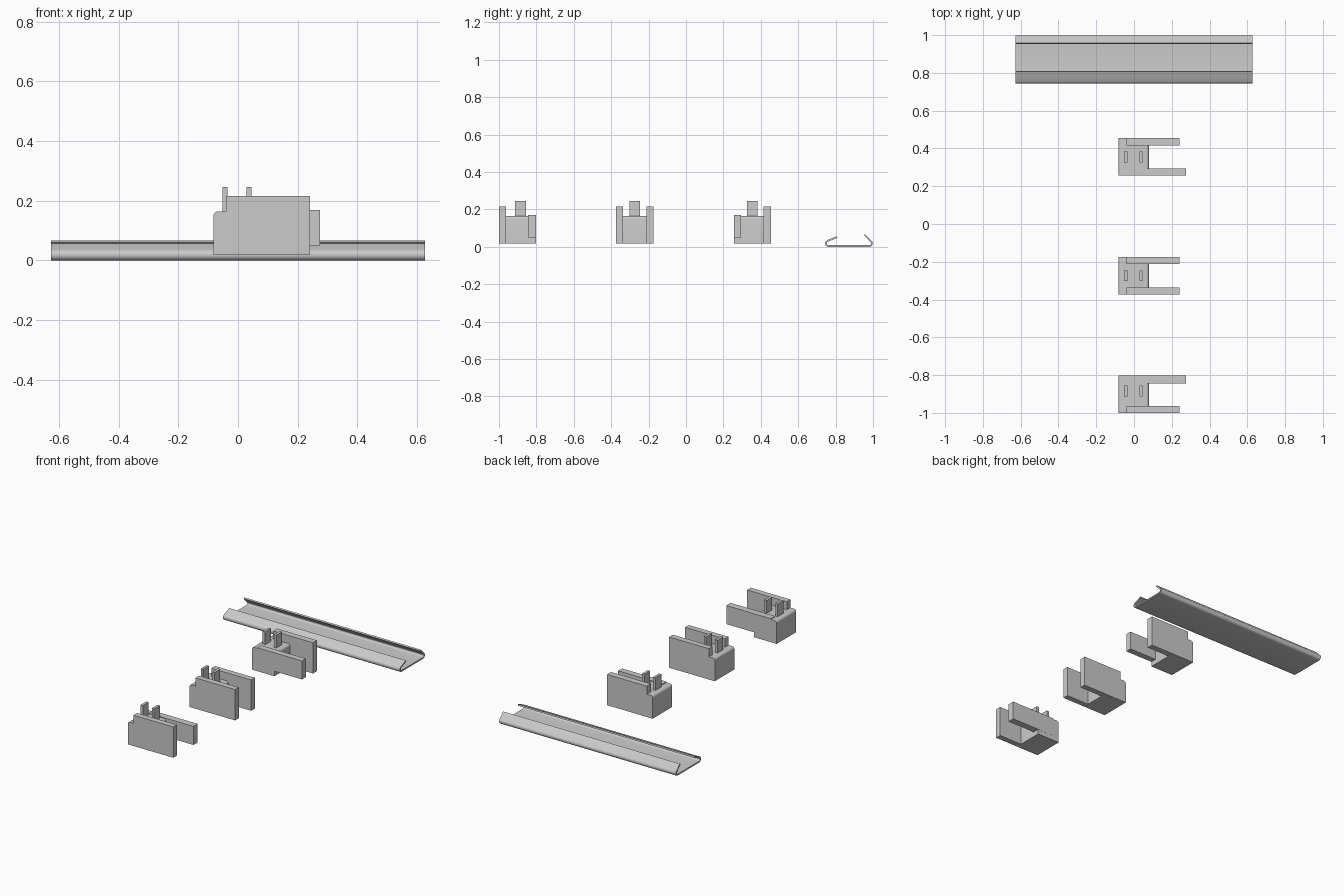
import bpy, bmesh, math
from mathutils import Vector

if "Cube" in bpy.data.objects:
    bpy.data.objects.remove(bpy.data.objects["Cube"])


def prism(name, pts, to3d, depth):
    """Extrude a closed 2D outline by a depth vector."""
    bm = bmesh.new()
    face = bm.faces.new([bm.verts.new(to3d(a, b)) for a, b in pts])
    ext = bmesh.ops.extrude_face_region(bm, geom=[face])
    moved = [g for g in ext["geom"] if isinstance(g, bmesh.types.BMVert)]
    bmesh.ops.translate(bm, verts=moved, vec=depth)
    bmesh.ops.recalc_face_normals(bm, faces=bm.faces)
    me = bpy.data.meshes.new(name)
    bm.to_mesh(me)
    bm.free()
    ob = bpy.data.objects.new(name, me)
    bpy.context.collection.objects.link(ob)
    return ob


def box(name, x, y, z):
    outline = [(x[0], z[0]), (x[1], z[0]), (x[1], z[1]), (x[0], z[1])]
    return prism(name, outline, lambda a, b: (a, y[0], b), (0, y[1] - y[0], 0))


def arc(cx, cy, r, a0, a1, n=8):
    angles = [math.radians(a0 + (a1 - a0) * i / n) for i in range(n + 1)]
    return [(cx + r * math.cos(a), cy + r * math.sin(a)) for a in angles]


def smooth(ob):
    bpy.ops.object.select_all(action='DESELECT')
    ob.select_set(True)
    bpy.context.view_layer.objects.active = ob
    bpy.ops.object.shade_smooth_by_angle(angle=math.radians(30))


# Bent sheet rail: centre line in (y, z), thickened to a strip
R, T = 0.014, 0.009
mid = ([Vector((0.808, 0.052))] + [Vector(p) for p in arc(0.762, 0.0185, R, 113, 270)]
       + [Vector(p) for p in arc(0.980, 0.0185, R, -90, 45)] + [Vector((0.955, 0.064))])
left, right = [], []
for i, p in enumerate(mid):
    d = (mid[min(i + 1, len(mid) - 1)] - mid[max(i - 1, 0)]).normalized()
    if 0 < i < len(mid) - 1:
        d = ((mid[i + 1] - p).normalized() + (p - mid[i - 1]).normalized()).normalized()
    n = Vector((-d.y, d.x)) * T / 2
    left.append(p + n)
    right.append(p - n)
rail = prism("rail", [tuple(p) for p in left + right[::-1]],
             lambda a, b: (-0.627, a, b), (1.254, 0, 0))
smooth(rail)

# Block outline with rounded upper corners in (x, z)
body_outline = ([(-0.082, 0.018), (0.079, 0.018)]
                + arc(0.064, 0.149, 0.015, 0, 90, 6)
                + arc(-0.067, 0.149, 0.015, 90, 180, 6))
TALL = ((-0.041, 0.241), (0.0185, 0.216))
LOW = ((-0.041, 0.275), (0.05, 0.169))

# Three clips: front y, front arm, front arm width, back arm, back arm width, pin y
clips = [
    ("front", -1.000, TALL, 0.037, LOW, 0.043, -0.884),
    ("middle", -0.373, TALL, 0.037, TALL, 0.037, -0.274),
    ("rear", 0.256, LOW, 0.039, TALL, 0.040, 0.354),
]
for tag, y0, fa, fw, ba, bw, pin_y in clips:
    y1 = y0 + 0.199
    body = prism(tag + "_clip_body", body_outline,
                 lambda a, b: (a, y0 + 0.0005, b), (0, 0.198, 0))
    smooth(body)
    # side arms
    box(tag + "_clip_front_arm", fa[0], (y0, y0 + fw), fa[1])
    box(tag + "_clip_back_arm", ba[0], (y1 - bw, y1), ba[1])
    # contact pins
    for k, x in enumerate((-0.0435, 0.0365)):
        box(f"{tag}_clip_pin_{k + 1}", (x - 0.0085, x + 0.0085),
            (pin_y - 0.029, pin_y + 0.029), (0.15, 0.246))
